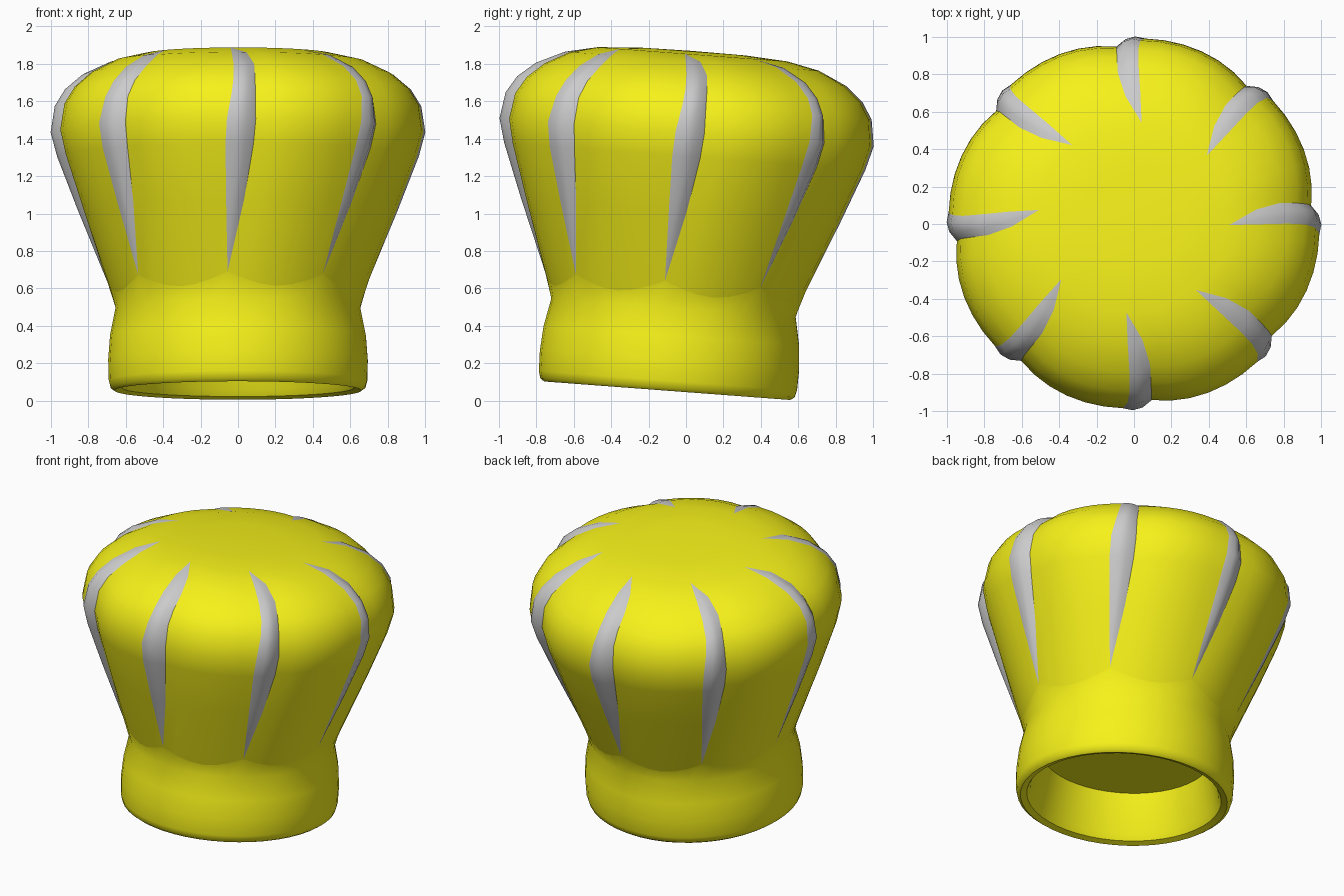
import bpy, bmesh
from math import sin, cos, pi, radians
from mathutils import Matrix

if "Cube" in bpy.data.objects:
    bpy.data.objects.remove(bpy.data.objects["Cube"])

TIP = -0.08          # angle where a pleat starts and ends
SEGMENTS = 8
TILT = Matrix.Translation((0, -0.1, 0.058)) @ Matrix.Rotation(-0.075, 4, 'X')

yellow = bpy.data.materials.new("yellow_cloth")
yellow.diffuse_color = (0.93, 0.89, 0.01, 1)
yellow.use_nodes = True
yellow.node_tree.nodes["Principled BSDF"].inputs["Base Color"].default_value = yellow.diffuse_color

# radius, height, pleat ridge angle, pleat inner angle, pleat depth
PUFF = [
    (0.70, 0.58, TIP, TIP, 0.0),
    (0.855, 0.96, -0.075, 0.04, 0.03),
    (0.967, 1.25, -0.07, 0.09, 0.045),
    (1.002, 1.38, -0.06, 0.10, 0.05),
    (0.98, 1.52, -0.035, 0.10, 0.05),
    (0.925, 1.61, -0.025, 0.105, 0.05),
    (0.83, 1.69, -0.03, 0.11, 0.045),
    (0.68, 1.76, -0.05, 0.07, 0.025),
    (0.51, 1.797, TIP, TIP, 0.0),
    (0.28, 1.812, TIP, TIP, 0.0),
    (0.0, 1.815, TIP, TIP, 0.0),
]
BAND = [(0, 0.31), (0.54, 0.31), (0.60, 0.05), (0.62, 0.01), (0.66, -0.004),
        (0.682, 0.012), (0.692, 0.05), (0.695, 0.16), (0.685, 0.29), (0.655, 0.44)]


def polar(r, z, angle):
    return (r * cos(angle), r * sin(angle), z)


def scallop(t):
    return sin(pi * t)


def panel_point(row, t, base):
    """Yellow cloth between the inner edge of one pleat and the next ridge."""
    r, z, a0, a1, depth = row
    angle = a1 + t * (a0 + 2 * pi / SEGMENTS - a1)
    r -= depth * (0.2 * (1 - t) + 0.8 * (1 - t) ** 3 + 0.184 * t ** 3)
    if row is PUFF[0]:
        r, z = r - 0.03 * scallop(t), z - 0.07 * scallop(t)
    return polar(r, z, base + angle)


def pleat_point(row, t, base):
    """Grey strip that rounds over the ridge and falls to its inner edge."""
    r, z, a0, a1, depth = row
    drop = 0.184 + t * (2.04 * t - 1.224)
    return polar(r - depth * drop, z, base + a0 + t * (a1 - a0))


def band_point(row, t, base):
    return polar(row[0], row[1], base + TIP + t * 2 * pi / SEGMENTS)


def build(name, patches, steps, material=None):
    """Each patch row pairs a point function with its profile row."""
    bm = bmesh.new()
    for s in range(SEGMENTS):
        base = s * 2 * pi / SEGMENTS
        grid = [[bm.verts.new(f(row, i / steps, base)) for i in range(steps + 1)]
                for f, row in patches]
        for lo, hi in zip(grid, grid[1:]):
            for i in range(steps):
                bm.faces.new((lo[i], lo[i + 1], hi[i + 1], hi[i]))
    bmesh.ops.remove_doubles(bm, verts=bm.verts, dist=0.0005)
    bm.transform(TILT)
    mesh = bpy.data.meshes.new(name)
    bm.to_mesh(mesh)
    bm.free()
    obj = bpy.data.objects.new(name, mesh)
    bpy.context.collection.objects.link(obj)
    if material:
        mesh.materials.append(material)
    bpy.ops.object.select_all(action='DESELECT')
    obj.select_set(True)
    bpy.context.view_layer.objects.active = obj
    bpy.ops.object.shade_smooth_by_angle(angle=radians(40))
    return obj


# puffed crown, grey pleats, and hollow head band with its scalloped top edge
build("puffed_crown", [(panel_point, row) for row in PUFF], 6, yellow)
build("pleats", [(pleat_point, row) for row in PUFF[:9]], 3)
build("head_band", [(band_point, row) for row in BAND] + [(panel_point, PUFF[0])], 6, yellow)
